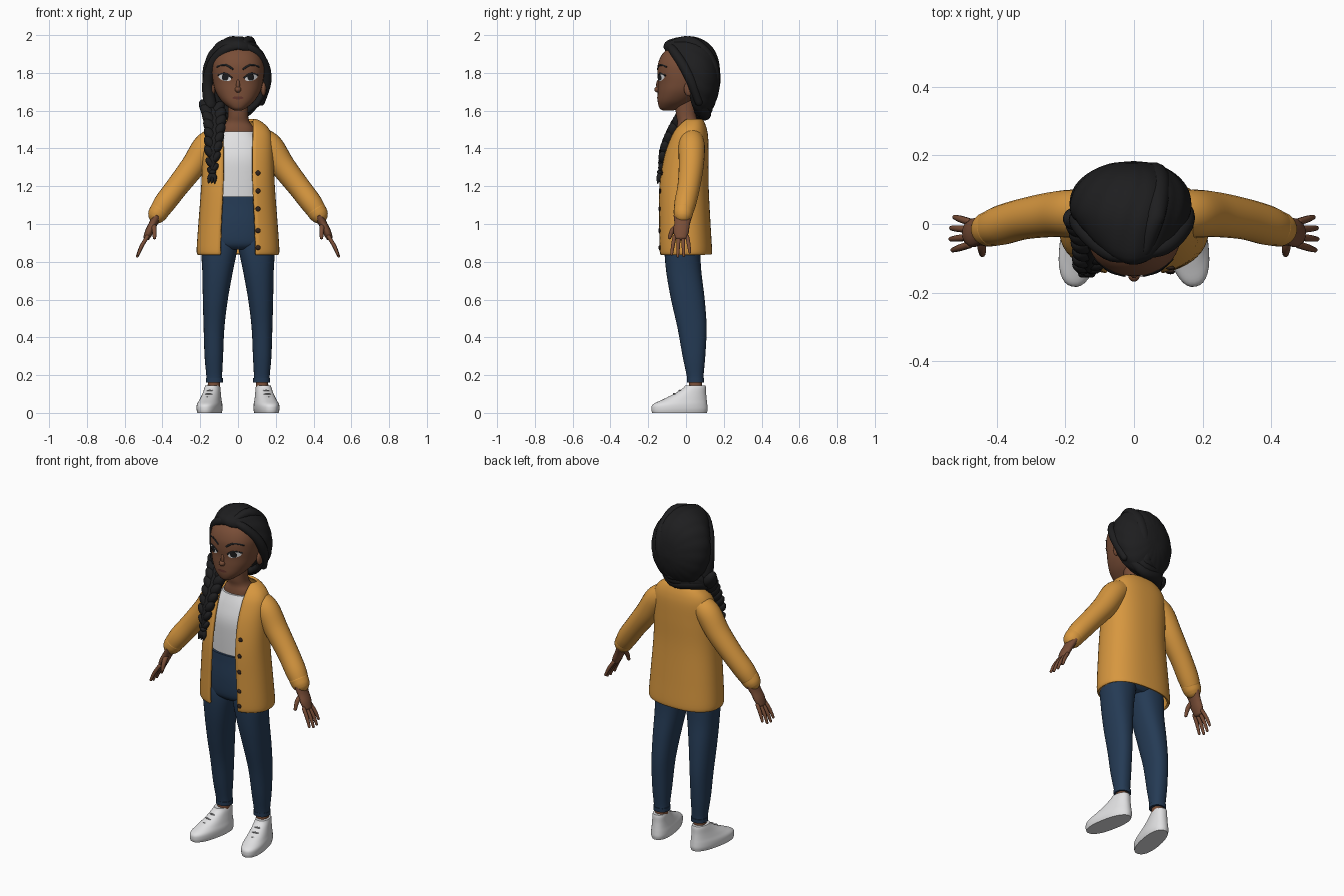
import bpy, bmesh
from math import sin, cos, pi, asin, radians, copysign
from mathutils import Vector, Matrix, Euler
from mathutils.bvhtree import BVHTree

if "Cube" in bpy.data.objects:
    bpy.data.objects.remove(bpy.data.objects["Cube"])


def material(name, rgb):
    m = bpy.data.materials.new(name)
    m.use_nodes = True
    m.diffuse_color = (*rgb, 1)
    m.node_tree.nodes["Principled BSDF"].inputs["Base Color"].default_value = (*rgb, 1)
    return m


SKIN = material("brown skin", (0.19, 0.075, 0.038))
HAIR = material("black hair", (0.013, 0.013, 0.014))
KNIT = material("mustard knit", (0.68, 0.31, 0.05))
DENIM = material("navy denim", (0.018, 0.043, 0.09))
WHITE = material("white cloth", (0.75, 0.75, 0.76))
LACE = material("grey lace", (0.4, 0.4, 0.41))
LIP = material("dark lip", (0.12, 0.035, 0.025))
BUTTON = material("dark button", (0.03, 0.017, 0.012))


# ---------- helpers ----------
def finish(name, bm, mat):
    bmesh.ops.recalc_face_normals(bm, faces=bm.faces)
    me = bpy.data.meshes.new(name)
    bm.to_mesh(me)
    bm.free()
    me.materials.append(mat)
    for p in me.polygons:
        p.use_smooth = True
    me.set_sharp_from_angle(angle=radians(50))
    ob = bpy.data.objects.new(name, me)
    bpy.context.collection.objects.link(ob)
    return ob


def spline(pts, steps=5):
    """Catmull-Rom interpolation of equal-length tuples."""
    out = []
    for i in range(len(pts) - 1):
        quad = [pts[max(i - 1, 0)], pts[i], pts[i + 1], pts[min(i + 2, len(pts) - 1)]]
        for k in range(steps):
            t = k / steps
            out.append(tuple(0.5 * (2 * b + (c - a) * t + (2 * a - 5 * b + 4 * c - d) * t * t
                                    + (3 * b - a - 3 * c + d) * t ** 3)
                             for a, b, c, d in zip(*quad)))
    return out + [tuple(pts[-1])]


def skin_rings(name, rings, mat, closed=True):
    bm = bmesh.new()
    rows = [[bm.verts.new(p) for p in ring] for ring in rings]
    n = len(rows[0])
    for a, b in zip(rows, rows[1:]):
        for i in range(n if closed else n - 1):
            j = (i + 1) % n
            bm.faces.new((a[i], a[j], b[j], b[i]))
    if closed:
        bm.faces.new(rows[0])
        bm.faces.new(rows[-1])
    return finish(name, bm, mat)


def oval(x, y, z, rx, ry, gap=0, n=36, p=2.3):
    """Horizontal superellipse, optionally left open at the front."""
    t0 = asin(min(gap / rx, 1) ** (p / 2)) if gap else 0
    pts = []
    for i in range(n):
        t = t0 + (2 * pi - 2 * t0) * i / (n - 1 if gap else n)
        s, c = sin(t), cos(t)
        pts.append(Vector((x + rx * copysign(abs(s) ** (2 / p), s),
                           y - ry * copysign(abs(c) ** (2 / p), c), z)))
    return pts


def stack(name, rows, mat, side=1):
    """Loft of ovals given as (z, x, y, rx, ry)."""
    return skin_rings(name, [oval(side * x, y, z, rx, ry) for z, x, y, rx, ry in spline(rows)], mat)


def tube(name, pts, mat, side=1, flat=1.0, n=14, ref=(0, 1, 0)):
    """Round-ended tube along (x, y, z, radius); flat scales the depth."""
    path = [(Vector((side * x, y, z)), r) for x, y, z, r in spline(pts)]
    (a, ra), (b, rb) = path[0], path[-1]
    da, db = (a - path[1][0]).normalized(), (b - path[-2][0]).normalized()
    path = ([(a + da * ra * 0.6, ra * 0.35), (a + da * ra * 0.35, ra * 0.75)] + path
            + [(b + db * rb * 0.35, rb * 0.75), (b + db * rb * 0.6, rb * 0.35)])
    rings = []
    for i, (c, r) in enumerate(path):
        t = path[min(i + 1, len(path) - 1)][0] - path[max(i - 1, 0)][0]
        u = t.cross(Vector(ref)).normalized()
        v = u.cross(t).normalized()
        rings.append([c + r * (cos(2 * pi * k / n) * u + flat * sin(2 * pi * k / n) * v)
                      for k in range(n)])
    return skin_rings(name, rings, mat)


def balls(name, items, mat):
    """Ellipsoids given as (location, radii, turn about y)."""
    bm = bmesh.new()
    for loc, size, turn in items:
        m = Matrix.LocRotScale(Vector(loc), Euler((0, turn, 0)), Vector(size))
        bmesh.ops.create_uvsphere(bm, u_segments=16, v_segments=10, radius=1, matrix=m)
    return finish(name, bm, mat)


def projector(ob):
    me = ob.data
    tree = BVHTree.FromPolygons([v.co for v in me.vertices], [p.vertices[:] for p in me.polygons])

    def hit(x, z, lift):
        y = tree.ray_cast(Vector((x, -1, z)), Vector((0, 1, 0)))[0].y
        return Vector((x, y - lift, z))
    return hit


def plate(name, hit, x, z, w, h, mat, lift, slant=0.0):
    rings = [[hit(x + f * w * cos(a), z + f * (h * sin(a) + slant * w * cos(a)), lift)
              for a in [2 * pi * k / 24 for k in range(24)]] for f in (1, 0.6, 0.2)]
    return skin_rings(name, rings, mat)


# ---------- head ----------
head = stack("head", [
    (1.602, 0, -.095, .02, .03), (1.615, 0, -.085, .045, .056), (1.65, 0, -.06, .086, .09),
    (1.70, 0, -.03, .118, .12), (1.75, 0, -.015, .132, .133), (1.80, 0, -.01, .138, .142),
    (1.85, 0, -.005, .137, .143), (1.90, 0, .005, .12, .13), (1.94, 0, .015, .085, .095),
    (1.965, 0, .02, .03, .03)], SKIN)
face = projector(head)
balls("nose", [((0, -.15, 1.712), (.017, .018, .016), 0), ((0, -.146, 1.735), (.01, .012, .03), 0)], SKIN)
plate("mouth", face, 0, 1.668, .03, .008, LIP, .004)
for s, label in ((1, "left"), (-1, "right")):
    plate(label + "_eye_white", face, s * .07, 1.775, .034, .018, WHITE, .002, s * .2)
    plate(label + "_iris", face, s * .068, 1.776, .018, .0175, HAIR, .004)
    for part, dx, z0, r in (("lash", .037, 1.78, .0045), ("brow", .042, 1.826, .005)):
        arc = [(*face(s * (.07 + k * dx), z0 + .016 * (1 - k * k) + .006 * k, .001), r)
               for k in (-1, -.4, .2, 1)]
        tube(f"{label}_{part}", arc, HAIR, flat=.6, n=8)
    balls(label + "_ear", [((s * .135, .015, 1.715), (.014, .026, .038), 0)], SKIN)

# ---------- hair: rings run from the hairline to the back of the head ----------
hair_rows = [  # cx, cz, rx, rz, y top, y side, y bottom
    (0, 1.765, .12, .155, -.09, .04, .07), (0, 1.765, .132, .165, -.118, .015, .05),
    (-.006, 1.775, .162, .195, -.10, .01, .05), (-.01, 1.783, .178, .212, 0, .045, .06),
    (-.01, 1.772, .168, .208, .08, .10, .09), (-.008, 1.765, .13, .17, .14, .145, .125),
    (-.005, 1.765, .07, .10, .173, .175, .165), (0, 1.765, .006, .01, .183, .183, .183)]
rings = []
for cx, cz, rx, rz, top, mid, low in spline(hair_rows, 4):
    ring = []
    for k in range(96):
        a = 2 * pi * k / 96
        s, f = sin(a), 0.985 + 0.02 * abs(sin(8 * a + 14 * top))
        ring.append((cx + f * rx * cos(a), mid + ((top if s > 0 else low) - mid) * s * s, cz + f * rz * s))
    rings.append(ring)
skin_rings("hair_cap", rings, HAIR)

tube("left_front_lock", [(.02, -.085, 1.945, .018), (.09, -.065, 1.915, .024), (.14, -.015, 1.84, .026),
                         (.15, .03, 1.75, .026), (.12, .07, 1.64, .02)], HAIR)
tube("right_front_lock", [(.03, -.085, 1.945, .018), (-.06, -.085, 1.925, .026), (-.13, -.03, 1.85, .03),
                          (-.16, .01, 1.74, .03), (-.145, .01, 1.62, .035)], HAIR)
tube("crown_lock", [(.03, -.08, 1.95, .02), (.06, .02, 1.965, .03), (.07, .11, 1.89, .035),
                    (.06, .145, 1.78, .035), (.02, .12, 1.64, .035)], HAIR)
for i in range(3):
    tube(f"nape_lock_{i + 1}", [(.11 - .03 * i, .07 + .02 * i, 1.66 + .02 * i, .02),
                                (.02, .10 + .01 * i, 1.585 + .025 * i, .032),
                                (-.09, .075, 1.59 + .02 * i, .036), (-.135, .0, 1.57, .034)], HAIR)

# ---------- braid over the right shoulder ----------
braid = spline([(-.14, .015, 1.61, .06), (-.125, -.03, 1.55, .058), (-.125, -.08, 1.47, .05),
                (-.133, -.118, 1.38, .042), (-.135, -.132, 1.28, .026)], 4)
balls("braid", [((x + s * .42 * r, y, z), (.55 * r, .6 * r, .95 * r), s * .6)
                for i, (x, y, z, r) in enumerate(braid) for s in (1 if i % 2 else -1,)], HAIR)
tube("braid_core", [(x, y, z, r * .5) for x, y, z, r in braid[::4]], HAIR)
balls("braid_tie", [((-.135, -.134, 1.275), (.02, .02, .014), 0)], HAIR)
for i, dx in enumerate((-.012, 0, .012)):
    tube(f"braid_tuft_{i + 1}", [(-.135, -.134, 1.27, .012), (-.137 + dx, -.143, 1.245, .014),
                                 (-.14 + 1.4 * dx, -.15, 1.215, .003)], HAIR)

# ---------- torso ----------
stack("neck_and_chest", [(1.42, 0, .015, .09, .07), (1.50, 0, .018, .088, .068), (1.54, 0, .01, .062, .056),
                         (1.58, 0, 0, .053, .053), (1.67, 0, -.005, .055, .055)], SKIN)
stack("shirt", [(1.06, 0, -.01, .145, .09), (1.25, 0, -.01, .15, .10), (1.35, 0, -.007, .15, .102),
                (1.43, 0, .003, .135, .09), (1.49, 0, .016, .095, .078)], WHITE)
stack("trouser_hips", [(.865, 0, -.02, .12, .07), (.90, 0, -.02, .165, .098), (1.0, 0, -.012, .17, .112),
                       (1.10, 0, -.01, .158, .108), (1.14, 0, -.01, .155, .106)], DENIM)
stack("waistband", [(1.105, 0, -.01, .16, .111), (1.145, 0, -.01, .157, .109)], DENIM)

# ---------- cardigan, open down the front ----------
body_rows = [  # z, y, rx, ry, half opening
    (.84, -.004, .207, .132, .092), (.865, -.005, .212, .136, .092), (1.0, -.01, .203, .133, .088),
    (1.2, -.014, .188, .127, .078), (1.35, -.002, .182, .115, .076), (1.45, .014, .176, .097, .078),
    (1.50, .024, .158, .08, .08), (1.535, .034, .122, .058, .08), (1.55, .036, .092, .046, .08)]
cardigan = skin_rings("cardigan_body", [oval(0, y, z, rx, ry, gap, 48, 2.4)
                                        for z, y, rx, ry, gap in spline(body_rows)], KNIT, closed=False)
front = projector(cardigan)
placket = cardigan.modifiers.new("cloth thickness", "SOLIDIFY")
placket.thickness, placket.offset = .014, 0
balls("cardigan_buttons", [(front(.106, z, .01), (.013, .006, .013), 0)
                           for z in (1.27, 1.175, 1.08, .965, .875)], BUTTON)

# ---------- limbs ----------
for s, label in ((1, "left"), (-1, "right")):
    tube(label + "_sleeve", [(.115, .03, 1.455, .06), (.17, .03, 1.41, .07), (.235, .028, 1.31, .066),
                             (.32, .015, 1.20, .06), (.385, -.003, 1.115, .058), (.415, -.012, 1.07, .052)],
         KNIT, s, n=24)
    tube(label + "_cuff", [(.412, -.012, 1.075, .053), (.428, -.015, 1.05, .05), (.438, -.017, 1.033, .043)],
         KNIT, s, n=24)
    # hand
    tube(label + "_palm", [(.43, -.017, 1.04, .026), (.45, -.021, 1.0, .022), (.47, -.026, .96, .022),
                           (.485, -.027, .925, .017)], SKIN, s, flat=1.9)
    for i, finger in enumerate(("little", "ring", "middle", "index")):
        y0, y1, long = .006 - .022 * i, .02 - .032 * i, (.8, .97, 1, .9)[i]
        tube(f"{label}_{finger}_finger", [(.478, y0, .935, .0105), (.478 + .034 * long, y1 * .6 + y0 * .4, .935 - .055 * long, .010),
                                          (.478 + .056 * long, y1, .935 - .108 * long, .007)], SKIN, s, n=10)
    tube(label + "_thumb", [(.448, -.035, 1.0, .014), (.443, -.07, .968, .013), (.442, -.088, .925, .009)],
         SKIN, s, n=10, ref=(1, 0, 0))
    # leg
    stack(label + "_trouser_leg", [
        (.165, .125, .05, .043, .043), (.20, .126, .048, .042, .045), (.30, .128, .042, .049, .06),
        (.45, .127, .032, .055, .077), (.60, .12, .01, .066, .089), (.75, .108, -.012, .081, .093),
        (.88, .098, -.02, .096, .094), (.96, .088, -.015, .082, .085)], DENIM, s)
    stack(label + "_trouser_hem", [(.162, .125, .05, .045, .045), (.185, .125, .05, .045, .046)], DENIM, s)
    stack(label + "_ankle", [(.08, .13, .05, .034, .036), (.19, .126, .05, .032, .034)], SKIN, s)
    # shoe, turned slightly outward
    shoe = stack(label + "_shoe", [
        (0, 0, -.035, .057, .147), (.02, 0, -.035, .061, .151), (.045, 0, -.032, .06, .146),
        (.07, 0, -.008, .053, .119), (.10, 0, .022, .046, .086), (.13, 0, .045, .041, .062),
        (.145, 0, .05, .037, .054)], WHITE)
    laces = [tube(f"{label}_lace_{i + 1}", [(-.026, y + .012, z - .004, .004), (0, y, z + .004, .004),
                                            (.026, y + .012, z - .004, .004)], LACE, n=8, ref=(0, 0, 1))
             for i, (y, z) in enumerate(((-.093, .08), (-.066, .098), (-.036, .115)))]
    for ob in [shoe] + laces:
        ob.location.x = s * .144
        ob.rotation_euler.z = s * radians(11)
